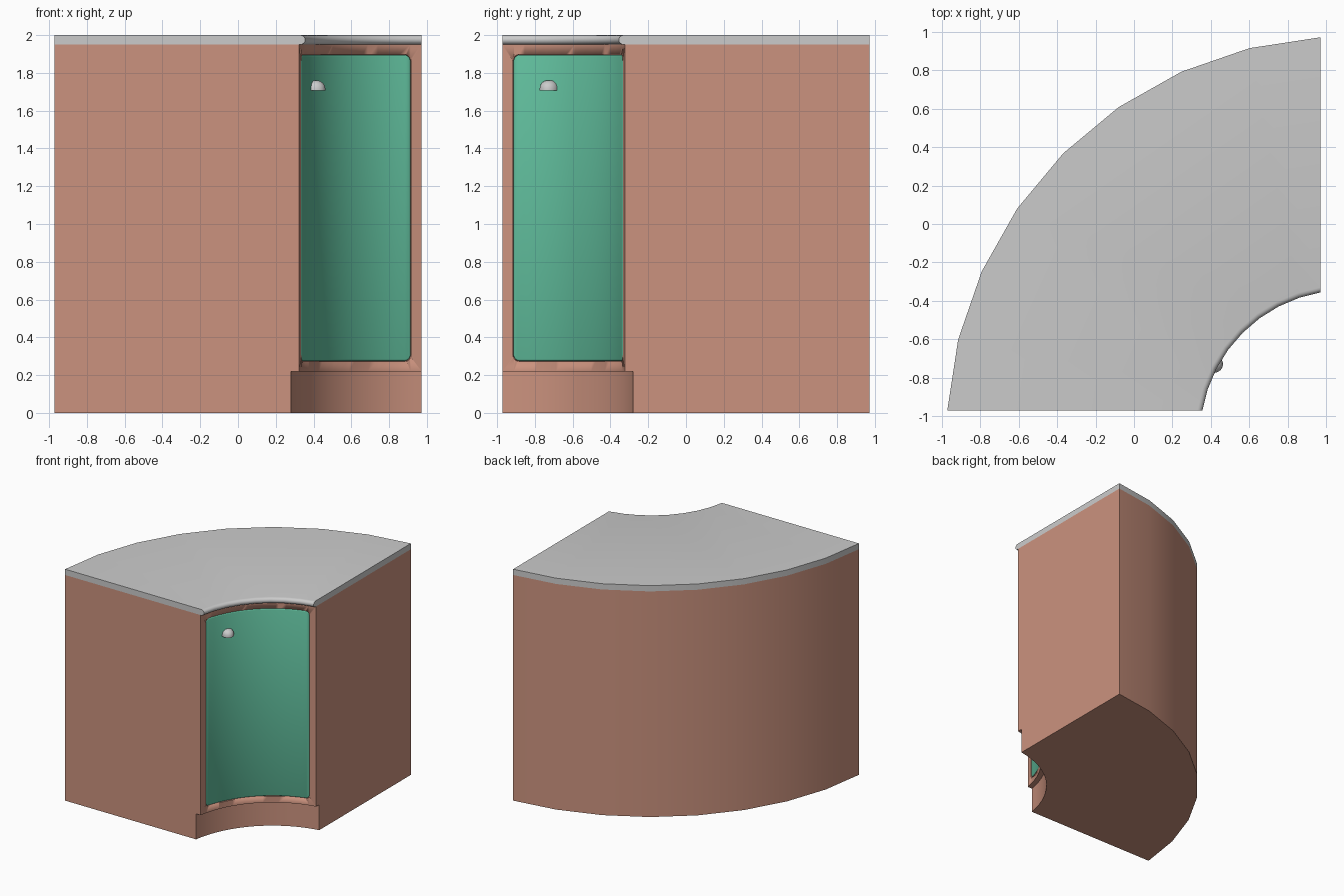
import bpy, bmesh
from math import sin, cos, asin, pi, radians

if "Cube" in bpy.data.objects:
    bpy.data.objects.remove(bpy.data.objects["Cube"])

C = 1.1            # arcs are centred on (C, -C)
OFF = 0.1275       # distance from arc centre to the flat side planes
R_OUT = 2.0764
R_BODY = 0.787


def polar(r, a, z):
    return (C - r * cos(a), -C + r * sin(a), z)


def arc(r, n, z):
    a0 = asin(OFF / r)
    return [polar(r, a0 + (pi / 2 - 2 * a0) * i / n, z) for i in range(n + 1)]


def material(name, rgb):
    m = bpy.data.materials.new(name)
    m.diffuse_color = (*rgb, 1)
    m.use_nodes = True
    m.node_tree.nodes["Principled BSDF"].inputs["Base Color"].default_value = m.diffuse_color
    return m


def finish(bm, name, mat=None):
    bmesh.ops.recalc_face_normals(bm, faces=bm.faces)
    me = bpy.data.meshes.new(name)
    bm.to_mesh(me)
    bm.free()
    ob = bpy.data.objects.new(name, me)
    bpy.context.collection.objects.link(ob)
    if mat:
        me.materials.append(mat)
    bpy.ops.object.select_all(action='DESELECT')
    ob.select_set(True)
    bpy.context.view_layer.objects.active = ob
    bpy.ops.object.shade_smooth_by_angle(angle=radians(32))
    return ob


def bridge(bm, loops):
    for a, b in zip(loops, loops[1:]):
        n = len(a)
        for i in range(n):
            j = (i + 1) % n
            if a[i] is not b[i] or a[j] is not b[j]:
                bm.faces.new((a[i], a[j], b[j], b[i]))


def sector(name, levels, n_in, mat=None):
    """Quarter-ring solid lofted through (z, inner radius) levels."""
    bm = bmesh.new()
    loops = [[bm.verts.new(p) for p in arc(R_OUT, 8, z) + arc(r, n_in, z)[::-1]]
             for z, r in levels]
    bridge(bm, loops)
    bm.faces.new(loops[0])
    bm.faces.new(loops[-1])
    return finish(bm, name, mat)


def curved_panel(name, levels, mat=None):
    """Rounded rectangle wrapped on the arc, lofted through (inset, radius)."""
    bm = bmesh.new()
    loops = []
    a0 = asin(0.185 / R_BODY)
    half = (pi / 4 - a0) * R_BODY
    for inset, r in levels:
        h, z0, z1, rad = half - inset, 0.275 + inset, 1.895 - inset, 0.032 - inset
        corner = [(rad * (1 - cos(t)), rad * (1 - sin(t)))
                  for t in [pi / 2 * k / 5 for k in range(6)]]
        left = [(-h + s, dz) for s, dz in corner]
        w = h - rad
        mid = [(-w + 2 * w * k / 16, 0) for k in range(1, 16)]
        cols = left + mid + [(-s, dz) for s, dz in left[::-1]]
        ang = [pi / 4 + s / R_BODY for s, _ in cols]
        low = [polar(r, a, z0 + c[1]) for a, c in zip(ang, cols)]
        top = [polar(r, a, z1 - c[1]) for a, c in zip(ang, cols)]
        loops.append([bm.verts.new(p) for p in low + top[::-1]])
    bridge(bm, loops)
    for lp in (loops[0], loops[-1]):
        n = len(lp)
        for k in range(n // 2 - 1):
            bm.faces.new((lp[k], lp[k + 1], lp[n - 2 - k], lp[n - 1 - k]))
    return finish(bm, name, mat)


wood = material("cabinet_paint", (0.60, 0.29, 0.21))
green = material("door_paint", (0.12, 0.52, 0.34))

# Cabinet body with recessed plinth
body = sector("cabinet_body", [(0, 0.83), (0.22, 0.83), (0.22, R_BODY), (1.95, R_BODY)], 16, wood)

# Door opening cut into the curved front
cutter = curved_panel("door_opening_cutter", [(-0.002, 0.70), (-0.002, 0.81)])
cutter.hide_render = True
cutter.hide_set(True)
cut = body.modifiers.new("door_opening", 'BOOLEAN')
cut.operation = 'DIFFERENCE'
cut.solver = 'EXACT'
cut.object = cutter

# Flush curved door with a softened front edge
curved_panel("door", [(0.009, R_BODY), (0.004, R_BODY + 0.002),
                      (0.001, R_BODY + 0.006), (0, R_BODY + 0.011), (0, 0.809)], green)

# Worktop with half-round nose on the concave edge
nose = [(1.975 - 0.025 * cos(pi * k / 8), 0.781 - 0.026 * sin(pi * k / 8)) for k in range(9)]
sector("worktop", nose, 8)

# Cup handle: half dome with a flat underside
bm = bmesh.new()
a = radians(28.5)
cx, cy, _ = polar(R_BODY + 0.002, a, 0)
rings = []
for k in range(9):
    t = sin(pi / 2 * k / 8.4)
    f = (1 - t ** 2.4) ** (1 / 2.4)
    ring = []
    for i in range(17):
        u = 0.05 * f * cos(pi * i / 16)
        d = 0.058 * f * sin(pi * i / 16)
        ring.append(bm.verts.new((cx + d * cos(a) + u * sin(a),
                                  cy - d * sin(a) + u * cos(a), 1.706 + 0.055 * t)))
    rings.append(ring)
bridge(bm, rings)
bm.faces.new(rings[0])
bm.faces.new(rings[-1])
finish(bm, "door_handle")
